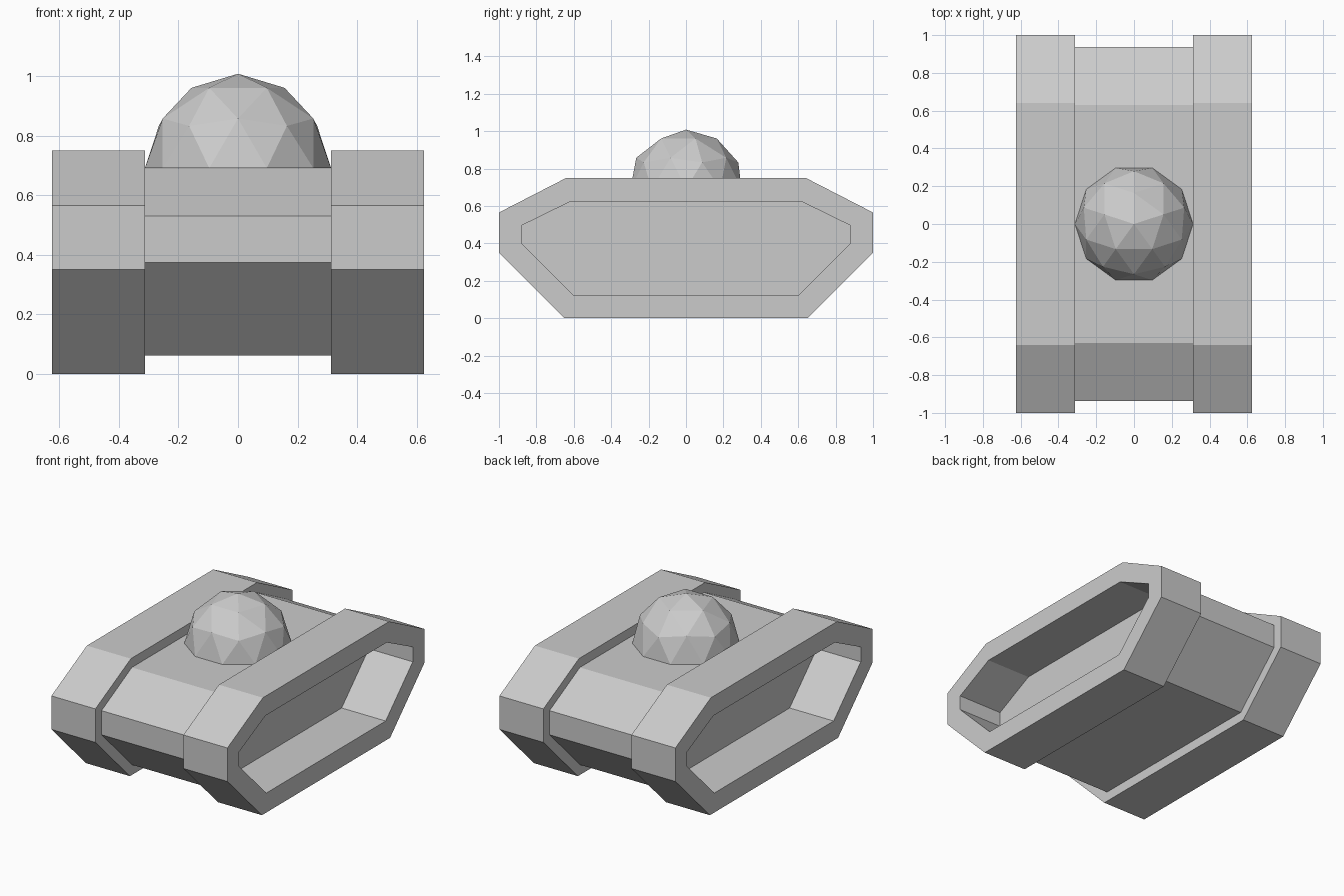
import bpy, bmesh
from mathutils import Matrix

if "Cube" in bpy.data.objects:
    bpy.data.objects.remove(bpy.data.objects["Cube"])


def octagon(corners):
    """Mirror the +y half profile (bottom to top) into a closed (y, z) loop."""
    return corners + [(-y, z) for y, z in reversed(corners)]


def finish(name, bm):
    bmesh.ops.recalc_face_normals(bm, faces=bm.faces[:])
    mesh = bpy.data.meshes.new(name)
    bm.to_mesh(mesh)
    bm.free()
    obj = bpy.data.objects.new(name, mesh)
    bpy.context.collection.objects.link(obj)
    return obj


def extruded(name, x0, x1, outer, inner=None):
    """Extrude a profile along x, solid or as an open ring."""
    bm = bmesh.new()

    def loop(profile, x):
        return [bm.verts.new((x, y, z)) for y, z in profile]

    def bridge(a, b):
        for i in range(len(a)):
            j = (i + 1) % len(a)
            bm.faces.new((a[i], a[j], b[j], b[i]))

    a, b = loop(outer, x0), loop(outer, x1)
    bridge(a, b)
    if inner:
        c, d = loop(inner, x0), loop(inner, x1)
        bridge(c, d)
        bridge(a, c)
        bridge(b, d)
    else:
        bm.faces.new(a)
        bm.faces.new(b)
    return finish(name, bm)


HALF = 0.3125

# Central hull
extruded("hull", -HALF, HALF,
         octagon([(0.625, 0.0625), (0.9375, 0.375), (0.9375, 0.53), (0.63, 0.69)]))

# Track rings on both sides, open through to the hull
track_outer = octagon([(0.65, 0), (1, 0.35), (1, 0.565), (0.64, 0.75)])
track_inner = octagon([(0.605, 0.125), (0.88, 0.40), (0.88, 0.495), (0.615, 0.625)])
for side, s in (("left", -1), ("right", 1)):
    extruded(side + "_track", s * HALF, s * 0.625, track_outer, track_inner)

# Faceted dome turret: upper half of an icosphere
bm = bmesh.new()
bmesh.ops.create_icosphere(bm, subdivisions=2, radius=1,
                           matrix=Matrix.Rotation(1.5707963, 4, 'Z'))
bmesh.ops.delete(bm, geom=[v for v in bm.verts if v.co.z < -0.01], context='VERTS')
bmesh.ops.scale(bm, vec=(HALF, HALF, 0.317), verts=bm.verts[:])
bmesh.ops.holes_fill(bm, edges=[e for e in bm.edges if e.is_boundary])
dome = finish("dome_turret", bm)
dome.location.z = 0.691
